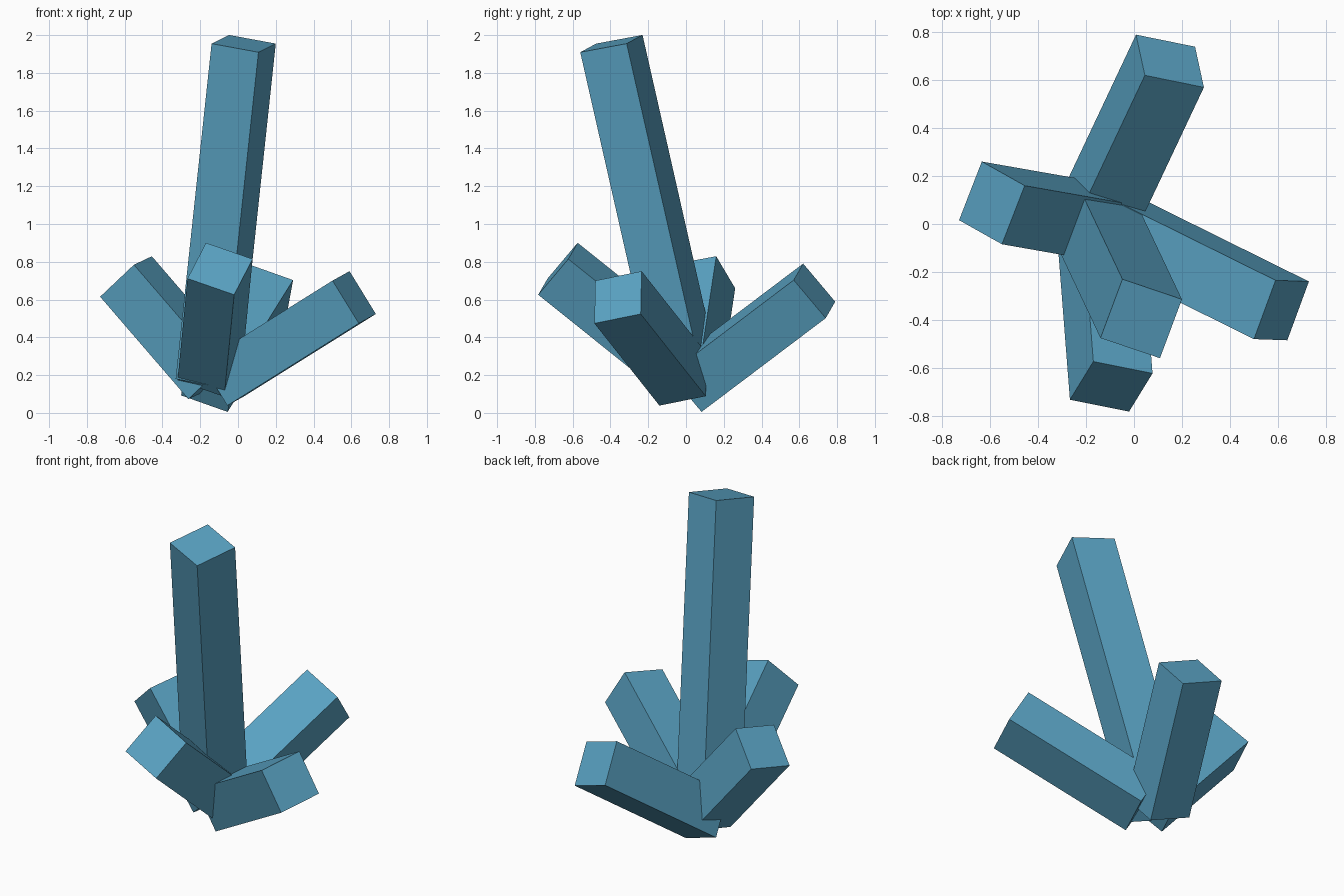
import bpy
from mathutils import Matrix, Vector

cube = bpy.data.objects.get("Cube")
if cube:
    bpy.data.objects.remove(cube, do_unlink=True)

# One flat colour for the whole cluster
crystal_blue = bpy.data.materials.new("crystal_blue")
crystal_blue.use_nodes = True
colour = (0.10, 0.36, 0.54, 1)
crystal_blue.diffuse_color = colour
crystal_blue.node_tree.nodes["Principled BSDF"].inputs["Base Color"].default_value = colour

WIDTH = 0.266


def shard(name, tip, axis, side, length):
    """Square bar ending at tip; side is the direction of one end-face edge."""
    z = Vector(axis).normalized()
    x = Vector(side)
    x = (x - z * x.dot(z)).normalized()
    y = z.cross(x)
    centre = Vector(tip) - z * length / 2
    bpy.ops.mesh.primitive_cube_add(size=1)
    bar = bpy.context.object
    bar.name = bar.data.name = name
    turn = Matrix((x, y, z)).transposed().to_4x4()
    bar.matrix_world = (Matrix.Translation(centre) @ turn
                        @ Matrix.Diagonal((WIDTH, WIDTH, length, 1)))
    bar.data.materials.append(crystal_blue)


# Tall central shard
shard("tall_shard", (0.03, -0.395, 1.955), (0.104, -0.22, 0.97),
      (0.245, -0.083, -0.045), 1.83)

# Short shards spreading from the base
shard("left_shard", (0.615, -0.36, 0.612), (0.782, -0.387, 0.489),
      (0.09, 0.245, 0.05), 0.89)
shard("back_shard", (0.15, 0.68, 0.646), (0.352, 0.747, 0.564),
      (0.245, -0.05, -0.087), 0.88)
shard("right_shard", (-0.593, 0.088, 0.722), (-0.649, 0.114, 0.753),
      (0.095, 0.245, 0.045), 0.72)
shard("front_shard", (-0.095, -0.678, 0.763), (0.061, -0.78, 0.625),
      (0.25, -0.05, -0.087), 0.865)
